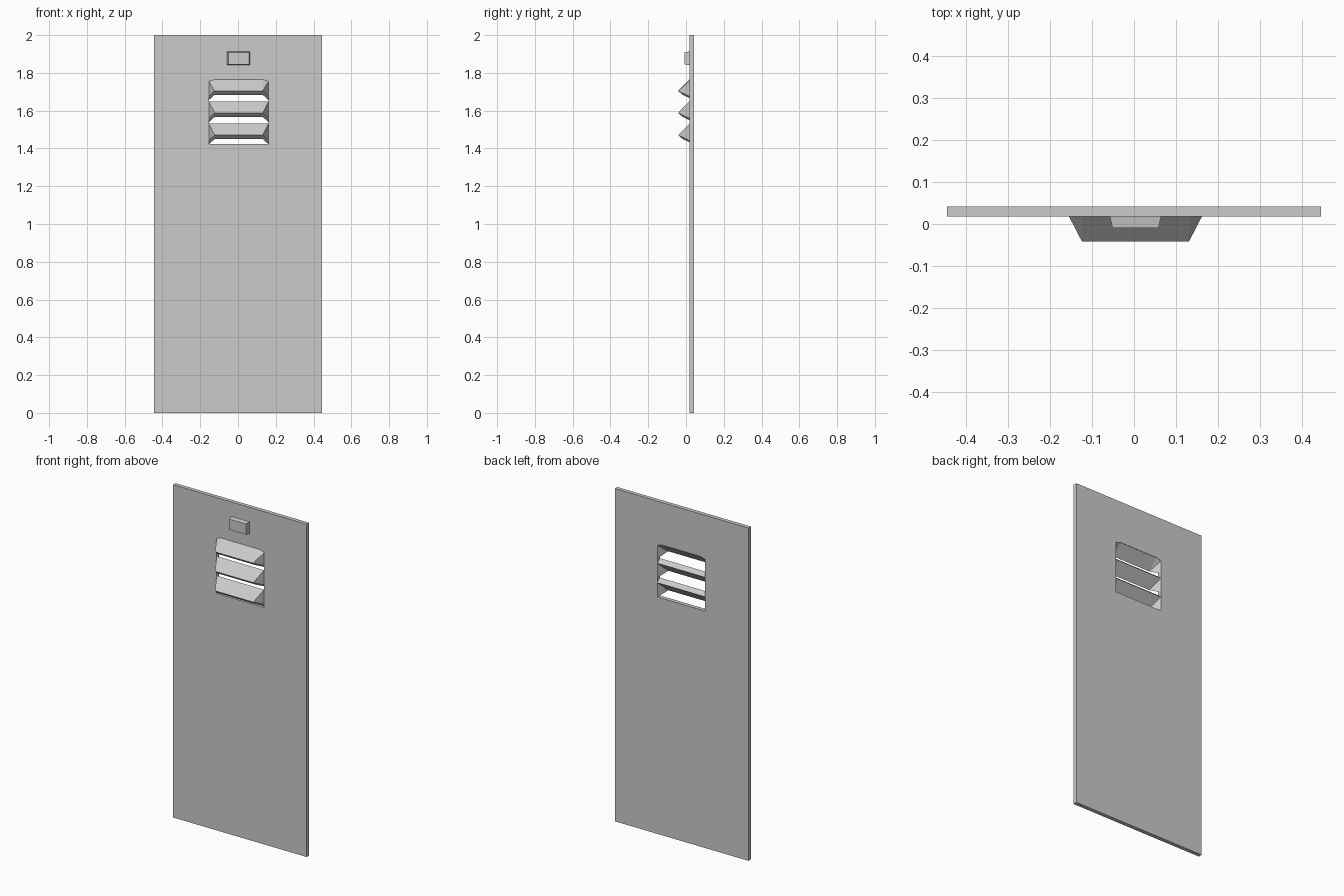
import bpy, bmesh
from mathutils import Vector

if "Cube" in bpy.data.objects:
    bpy.data.objects.remove(bpy.data.objects["Cube"])

FRONT, BACK = 0.018, 0.042      # faces of the door sheet
CX = 0.0035                     # centre of vent and plate
HOLE, LIP = 0.158, 0.127        # half widths of the vent at sheet and lip
TOP, BOTTOM, PITCH, CUT = 1.765, 1.424, 0.117, 0.01


def finish(name, bm):
    bmesh.ops.recalc_face_normals(bm, faces=bm.faces[:])
    mesh = bpy.data.meshes.new(name)
    bm.to_mesh(mesh)
    bm.free()
    bpy.context.collection.objects.link(bpy.data.objects.new(name, mesh))


def thicken(bm, offset):
    """Extrude every face by one offset and return the new vertices."""
    res = bmesh.ops.extrude_face_region(bm, geom=bm.faces[:], use_keep_orig=True)
    new = [g for g in res["geom"] if isinstance(g, bmesh.types.BMVert)]
    bmesh.ops.translate(bm, verts=new, vec=Vector(offset))
    return new


# Door sheet with one vent opening, upper corners clipped
def door_panel():
    bm = bmesh.new()
    outer = [(-0.444, 0), (0.444, 0), (0.444, 2), (-0.444, 2)]
    hole = [(CX - HOLE, BOTTOM), (CX + HOLE, BOTTOM), (CX + HOLE, TOP - CUT),
            (CX + LIP, TOP), (CX - LIP, TOP), (CX - HOLE, TOP - CUT)]
    edges = []
    for loop in (outer, hole):
        vs = [bm.verts.new((x, FRONT, z)) for x, z in loop]
        edges += [bm.edges.new((vs[i - 1], vs[i])) for i in range(len(vs))]
    bmesh.ops.triangle_fill(bm, use_beauty=True, edges=edges)
    for v in thicken(bm, (0, BACK - FRONT, 0)):
        if 1.7 < v.co.z < 1.8:      # opening's top edge slopes with the hood
            v.co.z -= 0.02
    finish("door_panel", bm)


# Pressed hood: sloping top and two splayed cheeks, open underneath
def louver(name, top, cut):
    bm = bmesh.new()

    def side(s):
        pts = [(HOLE, FRONT, top - 0.088), (HOLE, FRONT, top - cut),
               (LIP, FRONT, top), (LIP, -0.042, top - 0.06)]
        return [bm.verts.new((CX + s * x, y, z)) for x, y, z in pts]

    left, right = side(-1), side(1)
    bm.faces.new((left[2], right[2], right[3], left[3]))
    for s in (left, right):
        bm.faces.new((s[1], s[2], s[3]))
        bm.faces.new((s[0], s[1], s[3]))
    bmesh.ops.recalc_face_normals(bm, faces=bm.faces[:])
    thicken(bm, (0, BACK - FRONT, -0.021))
    finish(name, bm)


# Small tapered plate above the vent
def name_plate():
    bm = bmesh.new()
    bmesh.ops.create_cube(bm, size=1)
    for v in bm.verts:
        front = v.co.y < 0
        t = 0.006 if front else 0
        v.co = (CX + (0.061 - t) * (1 if v.co.x > 0 else -1),
                -0.009 if front else FRONT + 0.001,
                1.877 + (0.036 - t * 0.7) * (1 if v.co.z > 0 else -1))
    finish("label_plate", bm)


door_panel()
for i in range(3):
    louver(f"vent_louver_{i + 1}", TOP - i * PITCH, CUT if i == 0 else 0.0)
name_plate()
